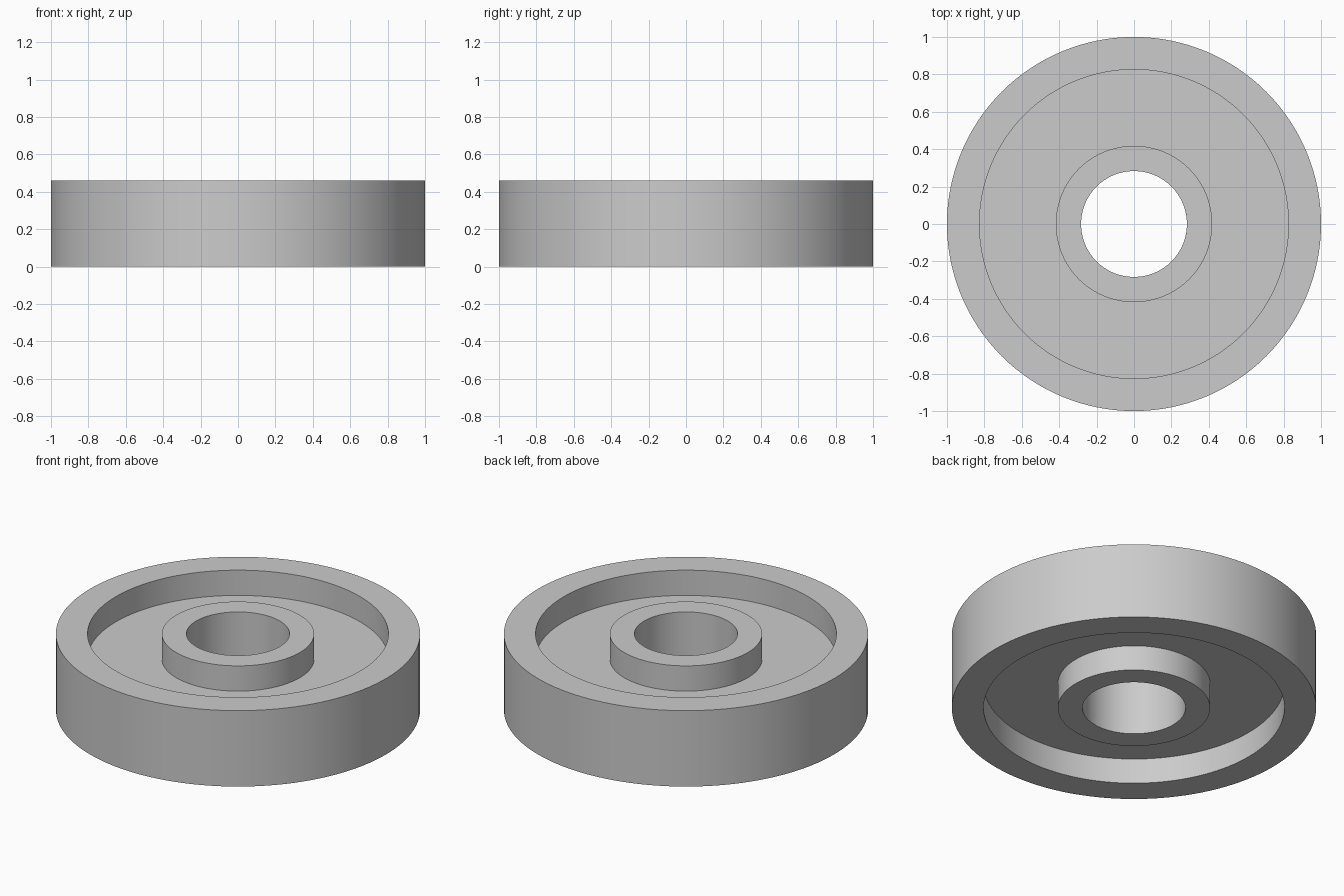
import bpy, bmesh, math

if "Cube" in bpy.data.objects:
    bpy.data.objects.remove(bpy.data.objects["Cube"])

HEIGHT, RECESS, SIDES = 0.46, 0.153, 128
R_BORE, R_HUB, R_RIM, R_OUTER = 0.283, 0.418, 0.826, 1.0

# Half cross-section (radius, z): hub, thin web and rim, recessed above and below
lower = [(R_BORE, 0), (R_HUB, 0), (R_HUB, RECESS),
         (R_RIM, RECESS), (R_RIM, 0), (R_OUTER, 0)]
upper = [(r, HEIGHT - z) for r, z in reversed(lower)]
profile = lower + upper

# Revolve the closed cross-section around z
bm = bmesh.new()
verts = [bm.verts.new((r, 0, z)) for r, z in profile]
edges = [bm.edges.new((v, verts[(i + 1) % len(verts)])) for i, v in enumerate(verts)]
bmesh.ops.spin(bm, geom=verts + edges, cent=(0, 0, 0), axis=(0, 0, 1),
               angle=math.tau, steps=SIDES, use_merge=True)
bmesh.ops.remove_doubles(bm, verts=bm.verts, dist=1e-4)
bmesh.ops.recalc_face_normals(bm, faces=bm.faces)

mesh = bpy.data.meshes.new("recessed_wheel")
bm.to_mesh(mesh)
bm.free()
wheel = bpy.data.objects.new("recessed_wheel", mesh)
bpy.context.collection.objects.link(wheel)

# Smooth round walls, crisp corners
bpy.context.view_layer.objects.active = wheel
wheel.select_set(True)
bpy.ops.object.shade_smooth_by_angle(angle=math.radians(30))
